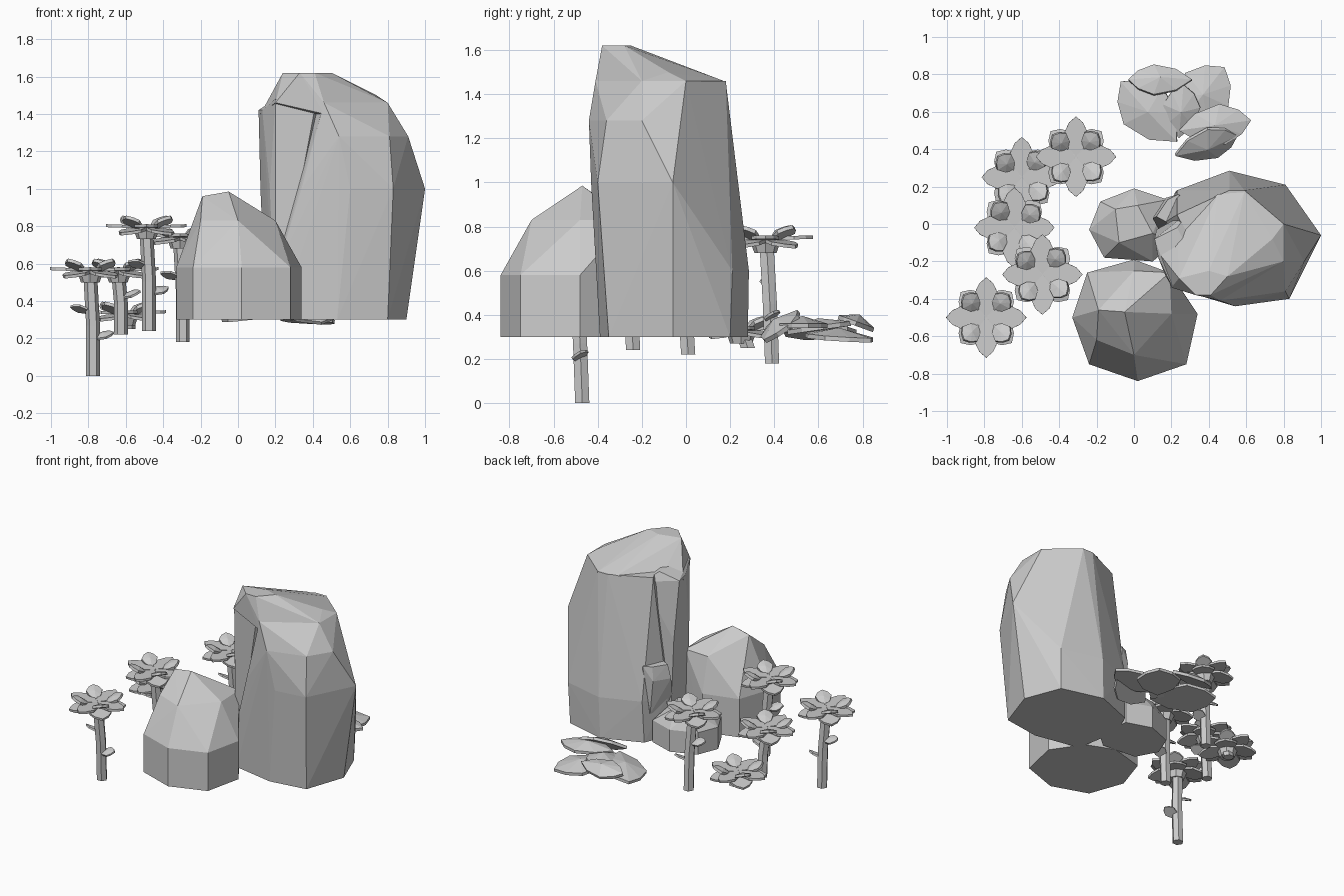
import bpy, bmesh, math
from mathutils import Matrix, Vector

if "Cube" in bpy.data.objects:
    bpy.data.objects.remove(bpy.data.objects["Cube"])

grey = bpy.data.materials.new("stone_grey")
grey.use_nodes = True
colour = (0.6, 0.6, 0.6, 1)
grey.diffuse_color = colour
grey.node_tree.nodes["Principled BSDF"].inputs["Base Color"].default_value = colour


def finish(bm, name):
    bmesh.ops.recalc_face_normals(bm, faces=bm.faces)
    mesh = bpy.data.meshes.new(name)
    bm.to_mesh(mesh)
    bm.free()
    mesh.materials.append(grey)
    bpy.context.collection.objects.link(bpy.data.objects.new(name, mesh))


def hull(bm, points, matrix=Matrix()):
    """Faceted convex solid around a few points."""
    verts = [bm.verts.new(matrix @ Vector(p)) for p in points]
    out = bmesh.ops.convex_hull(bm, input=verts)
    spare = {v for v in out["geom_interior"] + out["geom_unused"]
             if isinstance(v, bmesh.types.BMVert)}
    bmesh.ops.delete(bm, geom=list(spare), context='VERTS')


def level(z, *outline):
    return [(x, y, z) for x, y in outline]


def rock(name, *levels):
    bm = bmesh.new()
    hull(bm, sum(levels, []))
    finish(bm, name)


# Tall boulder: broad right mass, left pillar, sloping crown and a chip
rock("tall_rock",
     level(.3, (.9, -.06), (.8, -.35), (.53, -.39), (.22, -.33), (.15, 0), (.22, .17), (.5, .28), (.8, .2)),
     level(.6, (.94, -.06), (.81, -.37), (.53, -.4), (.22, -.34), (.15, 0), (.23, .18), (.51, .285), (.81, .21)),
     level(1.0, (1, -.06), (.83, -.4), (.6, -.43), (.34, -.38), (.24, .1), (.57, .19)),
     level(1.28, (.91, -.2), (.81, -.36), (.54, -.44)),
     level(1.46, (.8, 0), (.8, -.2), (.46, -.41), (.59, .18), (.51, .18), (.23, .05)))
rock("left_pillar",
     level(.3, (.15, -.03), (.2, -.31), (.4, 0)),
     level(1.0, (.12, -.03), (.17, -.28), (.3, -.34), (.4, .1)),
     level(1.42, (.11, -.08), (.13, -.18), (.3, .07)),
     level(1.48, (.2, -.33), (.42, -.38), (.23, -.02)))
rock("rock_crown",
     level(1.4, (.12, -.14), (.46, -.41), (.23, 0)),
     level(1.46, (.2, -.34), (.46, -.41), (.8, -.2), (.8, 0), (.59, .17), (.45, .16)),
     level(1.5, (.74, -.08), (.4, 0)),
     level(1.62, (.24, -.29), (.33, -.38), (.41, -.38), (.5, -.28), (.4, -.25)))
rock("side_chip",
     level(.5, (.16, -.08), (.2, .13), (.35, .05)),
     level(.75, (.1, .03), (.17, .14)),
     level(.85, (.12, .04), (.18, .13), (.24, .16), (.23, -.02)))

# Smaller boulders
rim = [(.34, -.48), (.28, -.75), (.02, -.84), (-.24, -.75), (-.33, -.5), (-.25, -.26), (0, -.19), (.2, -.27)]
rock("front_rock", level(.3, *rim), level(.58, *rim),
     level(.83, (.2, -.48), (0, -.7), (-.2, -.62), (.19, -.26), (0, -.25)),
     level(.96, (-.19, -.46)), level(.985, (-.05, -.47)))
low_rim = [(-.24, -.03), (-.18, .12), (0, .19), (.18, .13), (.22, -.1), (.1, -.2), (-.16, -.18)]
rock("low_rock", level(.3, *low_rim), level(.46, *low_rim),
     level(.58, (-.1, .08), (.02, .1), (.1, -.05), (-.08, -.1)))


def petal(bm, origin, turn, pitch, length, width, thick=.016, lift=0, roll=0):
    """Pointed, gently ridged blade growing from its origin along local x."""
    m = (Matrix.Translation(origin) @ Matrix.Rotation(math.radians(turn), 4, 'Z')
         @ Matrix.Rotation(-math.radians(pitch), 4, 'Y')
         @ Matrix.Rotation(math.radians(roll), 4, 'X'))
    half = width / 2
    edge = [(0, 0), (.25, .7), (.6, 1), (.85, .6), (1, 0)]
    edge += [(u, -v) for u, v in edge[1:-1]]
    pts = [(u * length, v * half, z) for u, v in edge for z in (-thick / 2, thick / 2)]
    pts += [(length * .5, 0, thick / 2 + lift)]
    hull(bm, pts, m)


def flower(name, x, y, base, top, turn=0):
    bm = bmesh.new()
    # Slightly bent stem leaning from its foot
    height = top - base
    ring = [(math.cos(k * math.pi / 3), math.sin(k * math.pi / 3)) for k in range(6)]
    rings = [[(x + dx + .037 * c, y + dy + .037 * s, base + t * height) for c, s in ring]
             for t, dx, dy in ((0, .015, .03), (.5, .015, .02), (1, 0, .005))]
    hull(bm, rings[0] + rings[1])
    hull(bm, rings[1] + rings[2])
    # Cup under the bloom
    hull(bm, [(x + r * math.cos(k * math.pi / 4), y + r * math.sin(k * math.pi / 4), top + z)
              for r, z in ((.05, -.04), (.075, .03)) for k in range(8)])
    # Level petals, drooping petals between them, and raised inner petals
    for k in range(4):
        petal(bm, (x, y, top + .025), 90 * k, 2, .215, .125)
        diagonal = 90 * k + 45
        petal(bm, (x, y, top + .025), diagonal, -11, .195, .15)
        a = math.radians(diagonal + turn)
        petal(bm, (x + .06 * math.cos(a), y + .06 * math.sin(a), top + .02),
              diagonal + turn, 28, .125, .11, .018, .012)
    # Leaves on the stem
    for offset, side in ((.36, 180), (.22, 0)):
        if offset < height - .05:
            petal(bm, (x + .01, y + .02, base + offset - .02), side + turn * 4, 15, .12, .08, .012, .01, 25)
    finish(bm, name)


flower("front_flower", -.79, -.5, 0, .54)
flower("tall_flower", -.49, -.27, .24, .77, 5)
flower("middle_flower", -.64, -.02, .22, .54, -5)
flower("back_flower", -.31, .36, .18, .72, 2)
flower("low_flower", -.6, .25, .25, .31, 4)

# Ground plant with broad folded leaves: origin, turn, pitch, length, width, roll
bm = bmesh.new()
for origin, turn, pitch, length, width, roll in (
        ((.31, .77, .36), 180, 0, .34, .17, 20),
        ((.25, .54, .31), 52, -4, .38, .29, 0),
        ((.24, .5, .35), 8, 0, .39, .22, 0),
        ((.22, .37, .34), 18, 2, .35, .21, 40),
        ((.23, .44, .33), 133, -3, .44, .29, -8),
        ((.24, .46, .32), 85, 8, .29, .2, 0)):
    petal(bm, origin, turn, pitch, length, width, .02, .035, roll)
finish(bm, "ground_plant")
